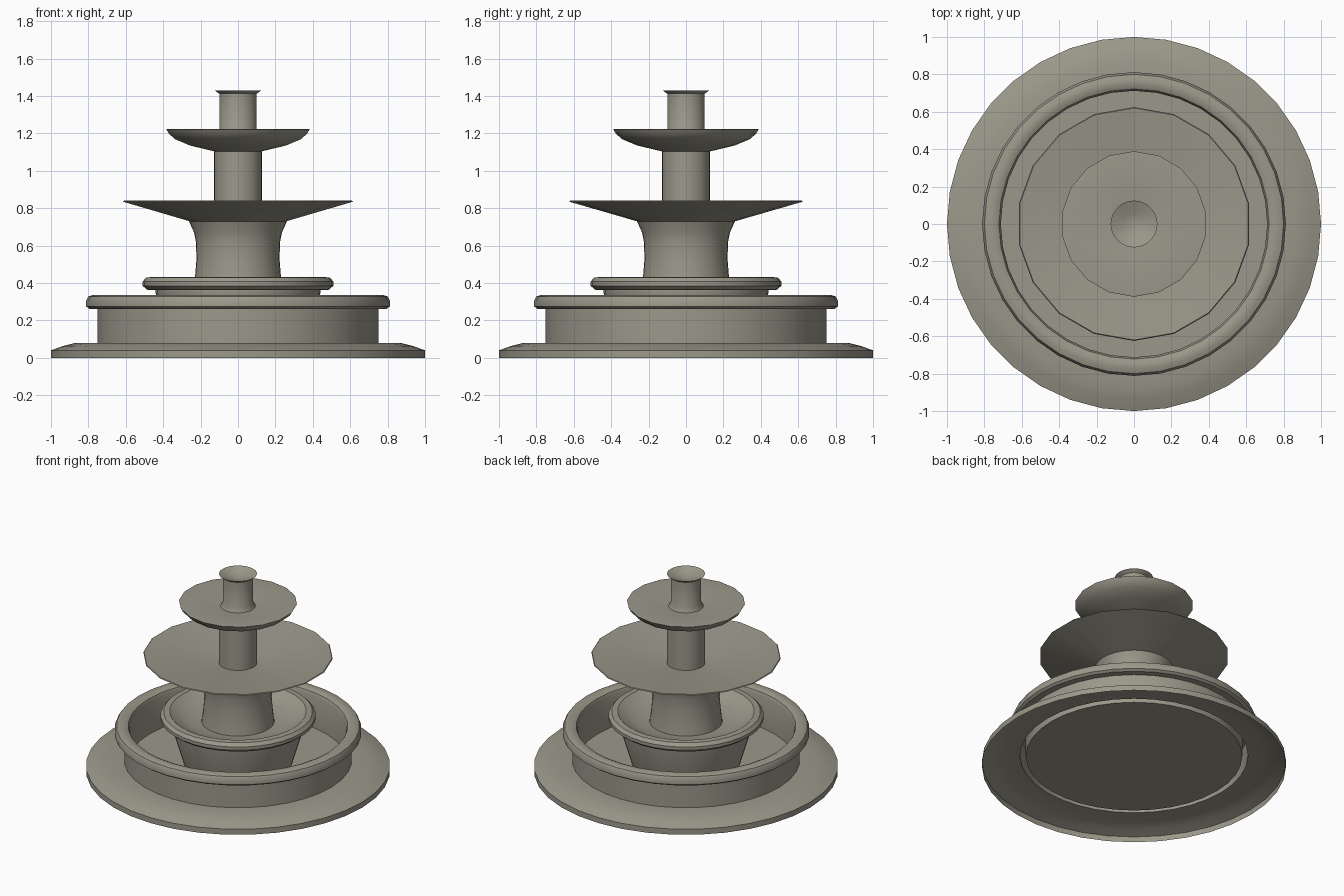
import bpy, bmesh, math

if "Cube" in bpy.data.objects:
    bpy.data.objects.remove(bpy.data.objects["Cube"])

stone = bpy.data.materials.new("weathered stone")
stone.diffuse_color = (0.33, 0.315, 0.255, 1)
stone.use_nodes = True
stone.node_tree.nodes["Principled BSDF"].inputs["Base Color"].default_value = stone.diffuse_color


def lathe(name, profile, sides):
    """Spin (radius, height) points round z, listed from the outside bottom up and in."""
    bm = bmesh.new()
    rings = []
    for r, z in profile:
        if r == 0:
            rings.append([bm.verts.new((0, 0, z))] * sides)
        else:
            # first corner lies on the y axis
            rings.append([bm.verts.new((r * math.cos(a), r * math.sin(a), z))
                          for a in (math.pi / 2 + 2 * math.pi * j / sides for j in range(sides))])
    for low, high in zip(rings, rings[1:]):
        for j in range(sides):
            k = (j + 1) % sides
            corners = list(dict.fromkeys([low[j], low[k], high[k], high[j]]))
            bm.faces.new(corners)
    mesh = bpy.data.meshes.new(name)
    bm.to_mesh(mesh)
    bm.free()
    mesh.materials.append(stone)
    obj = bpy.data.objects.new(name, mesh)
    bpy.context.collection.objects.link(obj)
    bpy.ops.object.select_all(action='DESELECT')
    obj.select_set(True)
    bpy.context.view_layer.objects.active = obj
    bpy.ops.object.shade_smooth_by_angle(angle=math.radians(35))
    return obj


# Ground step: an open, shallow shell
lathe("base_step", [(1.0, 0), (1.0, 0.04), (0.94, 0.062), (0.87, 0.08), (0.75, 0.08)], 36)

# Basin: outer wall, rolled rim, inner wall and floor (hollow underneath)
lathe("basin", [(0.75, 0.08), (0.75, 0.262), (0.795, 0.262), (0.812, 0.275), (0.812, 0.305),
                (0.80, 0.328), (0.775, 0.336), (0.745, 0.336), (0.722, 0.325), (0.712, 0.30),
                (0.712, 0.075), (0, 0.075)], 36)

# Tapered foot and the small dish above it
lathe("lower_dish", [(0.36, 0.075), (0.44, 0.345), (0.44, 0.362), (0.485, 0.364), (0.51, 0.385),
                     (0.51, 0.408), (0.49, 0.43), (0.45, 0.432), (0.40, 0.40), (0.32, 0.37),
                     (0.22, 0.36)], 36)

# Waisted column under the wide bowl
lathe("lower_column", [(0.24, 0.36), (0.23, 0.43), (0.222, 0.53), (0.225, 0.62),
                       (0.235, 0.67), (0.262, 0.73)], 36)

# Wide low-poly bowl
lathe("middle_bowl", [(0.262, 0.73), (0.625, 0.835), (0.62, 0.84), (0.12, 0.785)], 18)

lathe("middle_column", [(0.127, 0.78), (0.127, 1.105)], 36)

# Small rounded bowl
lathe("upper_bowl", [(0.125, 1.103), (0.26, 1.135), (0.34, 1.168), (0.375, 1.198),
                     (0.389, 1.222), (0.375, 1.224), (0.09, 1.195)], 18)

# Top spout with flared foot and cupped mouth
lathe("top_spout", [(0.115, 1.196), (0.10, 1.225), (0.10, 1.412), (0.125, 1.43),
                    (0.06, 1.405), (0, 1.39)], 36)
